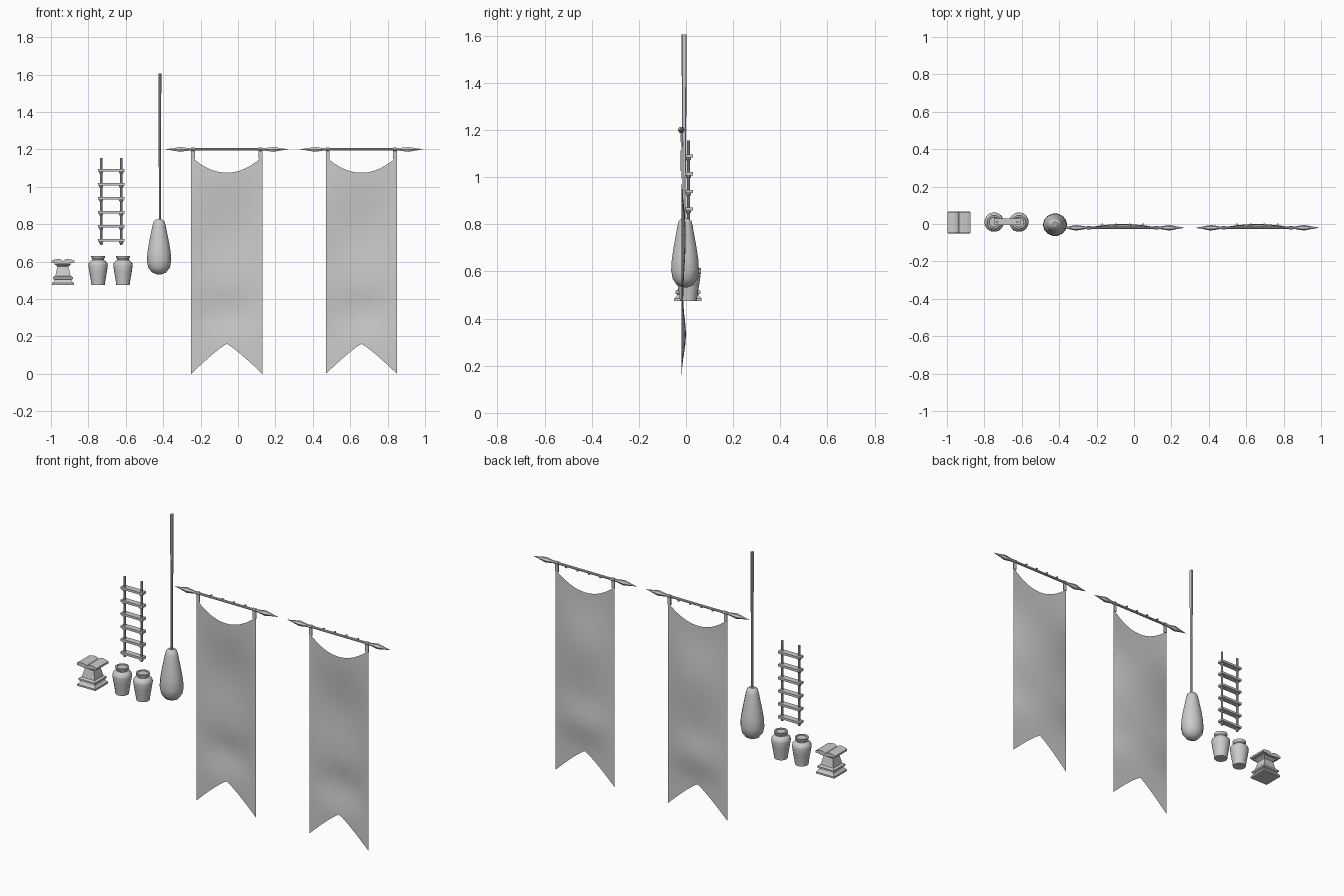
import bpy, bmesh, math
from mathutils import Vector

if "Cube" in bpy.data.objects:
    bpy.data.objects.remove(bpy.data.objects["Cube"])


def finish(name, bm, smooth=False):
    bmesh.ops.recalc_face_normals(bm, faces=bm.faces[:])
    me = bpy.data.meshes.new(name)
    bm.to_mesh(me)
    bm.free()
    ob = bpy.data.objects.new(name, me)
    bpy.context.collection.objects.link(ob)
    if smooth:
        bpy.ops.object.select_all(action='DESELECT')
        ob.select_set(True)
        bpy.context.view_layer.objects.active = ob
        bpy.ops.object.shade_smooth_by_angle(angle=math.radians(40))
    return ob


def lathe(name, profile, origin, axis='Z', sides=16, smooth=True, sy=1.0, turn=0.0):
    """Stacked rings of (radius, height), capped at both ends."""
    bm = bmesh.new()
    rings = []
    for r, h in profile:
        ring = []
        for i in range(sides):
            a = 2 * math.pi * i / sides + turn
            p = (r * math.cos(a), r * sy * math.sin(a), h)
            if axis == 'X':
                p = (p[2], p[0], p[1])
            ring.append(bm.verts.new(Vector(p) + Vector(origin)))
        rings.append(ring)
    for a, b in zip(rings, rings[1:]):
        for i in range(sides):
            j = (i + 1) % sides
            bm.faces.new((a[i], a[j], b[j], b[i]))
    bm.faces.new(rings[0])
    bm.faces.new(rings[-1])
    return finish(name, bm, smooth)


def box(name, centre, size):
    bm = bmesh.new()
    bmesh.ops.create_cube(bm, size=1)
    for v in bm.verts:
        v.co = Vector(centre) + Vector(a * b for a, b in zip(v.co, size))
    return finish(name, bm)


def interp(t, pts):
    for (a, va), (b, vb) in zip(pts, pts[1:]):
        if t <= b:
            k = max(0, (t - a) / (b - a))
            k = k * k * (3 - 2 * k)
            return va + (vb - va) * k
    return pts[-1][1]


BULGE = [(0.0, 0.0), (0.16, 0.001), (0.33, 0.02), (0.48, 0.008), (0.75, 0.019), (1.08, -0.004)]
BY = -0.02


def banner(cx, tag):
    # swallow-tailed cloth, scooped at the top and billowing backwards
    nu, nv, half = 16, 20, 0.19
    bm = bmesh.new()
    grid = []
    for i in range(nu + 1):
        u = -1 + 2 * i / nu
        lo = 0.16 * (1 - abs(u) ** 1.15)
        hi = 1.075 + 0.085 * abs(u) ** 2
        col = []
        for j in range(nv + 1):
            z = lo + (hi - lo) * j / nv
            y = BY + interp(z, BULGE) * (1 - u * u)
            col.append(bm.verts.new((cx + u * half, y, z)))
        grid.append(col)
    for a, b in zip(grid, grid[1:]):
        for j in range(nv):
            bm.faces.new((a[j], b[j], b[j + 1], a[j + 1]))
    finish("banner_cloth_" + tag, bm, True)
    # pole with spear tips
    lathe("banner_pole_" + tag, [(0.007, -0.22), (0.007, 0.22)], (cx, BY, 1.2), 'X', 8)
    for s, side in ((-1, "left"), (1, "right")):
        lathe(f"pole_tip_{side}_{tag}",
              [(0.007, s * 0.19), (0.008, s * 0.205), (0.015, s * 0.25), (0.006, s * 0.295), (0.001, s * 0.328)],
              (cx, BY, 1.2), 'X', 6, False)
        box(f"hanging_strap_{side}_{tag}", (cx + s * 0.18, BY, 1.172), (0.02, 0.005, 0.045))
        lathe(f"strap_loop_{side}_{tag}", [(0.01, -0.01), (0.01, 0.01)],
              (cx + s * 0.18, BY, 1.2), 'X', 8)
    # small studs along the back of the pole
    for k in range(4):
        box(f"pole_stud_{k}_{tag}", (cx - 0.11 + k * 0.073, BY + 0.012, 1.2), (0.008, 0.02, 0.006))


banner(-0.06, "a")
banner(0.66, "b")

# hanging sack and its rope
lathe("hanging_sack",
      [(0.012, 0.532), (0.038, 0.542), (0.058, 0.568), (0.065, 0.605), (0.062, 0.65), (0.054, 0.70),
       (0.044, 0.75), (0.036, 0.79), (0.029, 0.815), (0.016, 0.825), (0.004, 0.822)],
      (-0.422, -0.004, 0), sides=14, sy=0.93)
lathe("sack_rope", [(0.005, 0.81), (0.005, 1.0), (0.007, 1.3), (0.008, 1.605)],
      (-0.418, -0.008, 0), sides=8, sy=1.35)

# rope ladder: two ropes, six planks and a knot under each plank end
LX, LY = -0.678, 0.01
for s in (-1, 1):
    lathe("ladder_rope", [(0.0065, 0.69), (0.0065, 1.155)], (LX + s * 0.054, LY, 0), sides=8)
for k in range(6):
    z = 0.714 + k * 0.075
    box("ladder_rung", (LX, LY + 0.002, z), (0.14, 0.034, 0.013))
    for s in (-1, 1):
        lathe("ladder_knot", [(0.006, -0.019), (0.011, -0.014), (0.011, -0.009), (0.007, -0.005)],
              (LX + s * 0.054, LY, z), sides=8)

# two jars
for x in (-0.748, -0.615):
    lathe("jar", [(0.036, 0.475), (0.039, 0.50), (0.047, 0.545), (0.052, 0.58), (0.05, 0.592), (0.04, 0.603),
                  (0.031, 0.609), (0.031, 0.614), (0.036, 0.619), (0.037, 0.63), (0.028, 0.63), (0.026, 0.626)],
          (x, 0.01, 0), sides=18)

# square stepped pedestal (half widths turned into corner radii)
PX, PY = -0.936, 0.008
steps = [(0.058, 0.475), (0.058, 0.485), (0.05, 0.493), (0.045, 0.503), (0.053, 0.507), (0.053, 0.517),
         (0.041, 0.524), (0.029, 0.574), (0.036, 0.579), (0.044, 0.585), (0.044, 0.592)]
lathe("pedestal", [(w * math.sqrt(2), z) for w, z in steps], (PX, PY, 0), sides=4,
      smooth=False, turn=math.pi / 4)

# open book lying on the pedestal, each half a curved page block
for s, side in ((-1, "left"), (1, "right")):
    outline = [(0.0, 0.588), (0.062, 0.594), (0.062, 0.605), (0.045, 0.611), (0.022, 0.614), (0.008, 0.61), (0.0, 0.602)]
    bm = bmesh.new()
    face = bm.faces.new([bm.verts.new((PX + s * x, PY - 0.055, z)) for x, z in outline])
    ext = bmesh.ops.extrude_face_region(bm, geom=[face])
    for v in ext["geom"]:
        if isinstance(v, bmesh.types.BMVert):
            v.co.y += 0.11
    if not any(len(e.link_faces) == 2 and face in e.link_faces for e in bm.edges):
        bm.faces.new([v for v in bm.verts if v.co.y < PY][:len(outline)])
    finish("book_half_" + side, bm)
